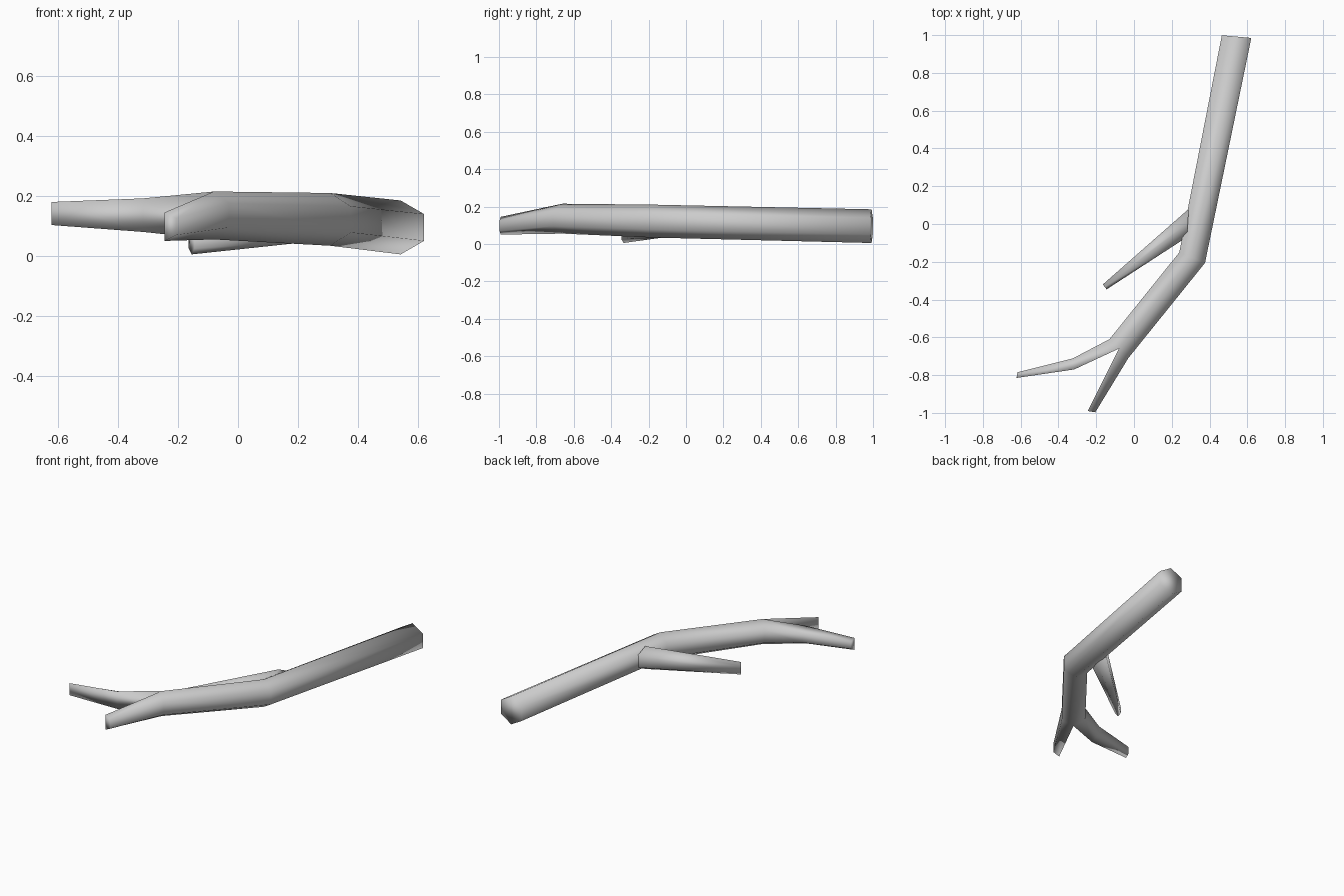
import bpy
import bmesh
from mathutils import Vector

cube = bpy.data.objects.get("Cube")
if cube:
    bpy.data.objects.remove(cube, do_unlink=True)

bark = bpy.data.materials.new("grey_bark")
bark.use_nodes = True
grey = (0.6, 0.6, 0.6, 1)
bark.diffuse_color = grey
bark.node_tree.nodes["Principled BSDF"].inputs["Base Color"].default_value = grey


def hexagon(bm, centre, side, half_height):
    """Ring: top, left pair, bottom, right pair; side points to the left."""
    c, s, up = Vector(centre), Vector((*side, 0)), Vector((0, 0, half_height))
    return [bm.verts.new(p) for p in (
        c + up, c + s + up / 2, c + s - up / 2,
        c - up, c - s - up / 2, c - s + up / 2)]


def twig_ring(bm, inner, outer):
    """Four-sided ring from two upright edges given as (x, y, low, high)."""
    (a, b, lo, hi), (c, d, olo, ohi) = inner, outer
    return [bm.verts.new(p) for p in ((a, b, hi), (c, d, ohi), (c, d, olo), (a, b, lo))]


def tube(bm, rings):
    for r, q in zip(rings, rings[1:]):
        n = len(r)
        for i in range(n):
            j = (i + 1) % n
            # the crotch edge is shared, so its inside wall belongs to both twigs
            bm.faces.new((r[i], r[j], q[j], q[i]))


def finish(name, bm):
    bmesh.ops.recalc_face_normals(bm, faces=bm.faces[:])
    mesh = bpy.data.meshes.new(name)
    bm.to_mesh(mesh)
    bm.free()
    mesh.materials.append(bark)
    mesh.shade_smooth()
    obj = bpy.data.objects.new(name, mesh)
    bpy.context.collection.objects.link(obj)


# Main limb: straight trunk, bend, then a fork into two twigs
bm = bmesh.new()
butt = hexagon(bm, (0.543, 0.992, 0.095), (-0.078, 0.007), 0.09)
bend = hexagon(bm, (0.308, -0.178, 0.122), (-0.068, 0.028), 0.088)
fork = hexagon(bm, (-0.08, -0.66, 0.135), (-0.05, 0.05), 0.08)
tube(bm, [butt, bend, fork])
bm.faces.new(butt)

# Left half of the fork ring carries the long twig, right half the short one
long_mid = twig_ring(bm, (-0.317, -0.77, 0.08, 0.192), (-0.325, -0.712, 0.11, 0.165))
long_tip = twig_ring(bm, (-0.622, -0.815, 0.103, 0.18), (-0.617, -0.785, 0.12, 0.163))
short_tip = twig_ring(bm, (-0.245, -0.99, 0.05, 0.145), (-0.205, -0.997, 0.07, 0.125))
tube(bm, [fork[:4], long_mid, long_tip])
tube(bm, [[fork[0], fork[5], fork[4], fork[3]], short_tip])
bm.faces.new(long_tip)
bm.faces.new(short_tip)
finish("forked_limb", bm)

# Side branch, rooted in the trunk just behind the bend
bm = bmesh.new()
root = hexagon(bm, (0.285, 0.005, 0.125), (0.005, 0.075), 0.073)
tip = hexagon(bm, (-0.155, -0.333, 0.045), (-0.01, 0.013), 0.04)
tube(bm, [root, tip])
bm.faces.new(root)
bm.faces.new(tip)
finish("side_branch", bm)
